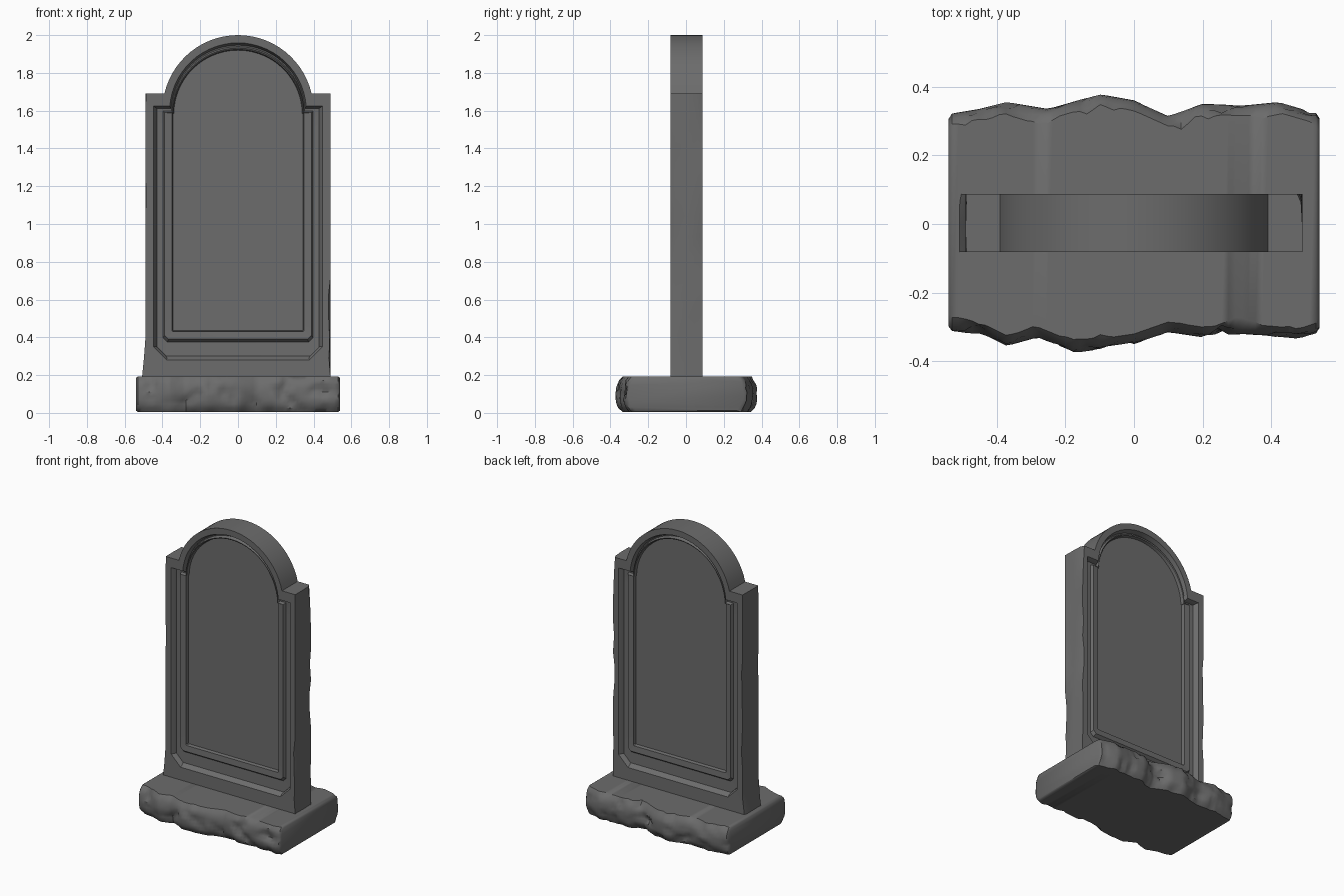
import bpy
import bmesh
from math import sin, cos, asin, pi
from mathutils import Vector, noise

if "Cube" in bpy.data.objects:
    bpy.data.objects.remove(bpy.data.objects["Cube"])

stone = bpy.data.materials.new("grey_stone")
stone.use_nodes = True
colour = (0.15, 0.15, 0.15, 1)
stone.diffuse_color = colour
bsdf = stone.node_tree.nodes["Principled BSDF"]
bsdf.inputs["Base Color"].default_value = colour
bsdf.inputs["Roughness"].default_value = 0.9


def loft(name, loops, angle):
    """Skin a series of equal-length closed loops and cap both ends."""
    bm = bmesh.new()
    rings = [[bm.verts.new(p) for p in loop] for loop in loops]
    for a, b in zip(rings, rings[1:]):
        for i in range(len(a)):
            j = (i + 1) % len(a)
            bm.faces.new((a[i], a[j], b[j], b[i]))
    bm.faces.new(rings[0])
    bm.faces.new(rings[-1])
    bmesh.ops.recalc_face_normals(bm, faces=bm.faces)
    mesh = bpy.data.meshes.new(name)
    bm.to_mesh(mesh)
    bm.free()
    mesh.materials.append(stone)
    obj = bpy.data.objects.new(name, mesh)
    bpy.context.collection.objects.link(obj)
    bpy.ops.object.select_all(action="DESELECT")
    obj.select_set(True)
    bpy.context.view_layer.objects.active = obj
    bpy.ops.object.shade_smooth_by_angle(angle=angle)
    return obj


def outline(half, bottom, shoulder, radius, centre, notch, y, chip=0.0, flare=0.0):
    """Shouldered arch outline with cut lower corners."""
    steps, arc = 14, 14
    right = [(half - notch, bottom)]
    low = bottom + notch
    right += [(half, low + (shoulder - low) * i / steps) for i in range(steps + 1)]
    start = asin((shoulder - centre) / radius)
    for i in range(arc + 1):
        a = start + (pi / 2 - start) * i / arc
        right.append((radius * cos(a), centre + radius * sin(a)))
    left = [(-x, z) for x, z in reversed(right[:-1])]
    pts = []
    for x, z in right + left:
        n = noise.noise(Vector((x * 5, y * 30, z * 6)))
        cut = chip * max(0, n) if abs(x) > 0.45 else 0
        wide = flare * max(0, 1 - (z - 0.19) / 0.18) if x < 0 else 0
        pts.append((x * (1 - cut) - wide, y + 0.003, z))
    return pts


# Headstone: half width, bottom, shoulder, arch radius, arch centre, notch, depth
mouldings = [
    (0.345, 0.435, 1.585, 0.340, 1.580, 0.004, 0.045),   # panel
    (0.350, 0.430, 1.587, 0.344, 1.580, 0.006, 0.066),   # bead inner edge
    (0.388, 0.390, 1.590, 0.348, 1.583, 0.020, 0.070),   # bead face
    (0.397, 0.375, 1.597, 0.352, 1.587, 0.022, 0.050),   # groove
    (0.430, 0.300, 1.612, 0.355, 1.592, 0.050, 0.052),   # recess floor
    (0.436, 0.292, 1.616, 0.358, 1.594, 0.060, 0.066),   # step
    (0.448, 0.280, 1.624, 0.362, 1.597, 0.070, 0.084),   # frame edge
]
rim = (0.49, 0.18, 1.69, 0.40, 1.60, 0.0)
front = [outline(*m[:6], -m[6]) for m in mouldings]
back = [outline(*m[:6], m[6]) for m in reversed(mouldings)]
sides = [
    outline(*rim, y, chip, 0.018)
    for y, chip in [(-0.085, 0.05), (-0.06, 0.02), (0, 0), (0.06, 0.02), (0.085, 0.05)]
]
loft("headstone", front + sides + back, 0.5)

# Plinth: a slab with broken, rocky front and back
front_line = [(-0.54, 0.31), (-0.43, 0.325), (-0.37, 0.355), (-0.28, 0.33), (-0.17, 0.375),
              (0, 0.35), (0.1, 0.315), (0.2, 0.33), (0.32, 0.32), (0.48, 0.335), (0.54, 0.315)]
back_line = [(-0.54, 0.32), (-0.45, 0.335), (-0.37, 0.355), (-0.25, 0.335), (-0.1, 0.378),
             (0, 0.36), (0.1, 0.315), (0.2, 0.35), (0.32, 0.345), (0.42, 0.355), (0.54, 0.32)]


def reach(line, x):
    for (x0, y0), (x1, y1) in zip(line, line[1:]):
        if x <= x1:
            return y0 + (y1 - y0) * (x - x0) / (x1 - x0)
    return line[-1][1]


def plinth_section(x, inset):
    rows = 9
    pts = []
    for sign, line in ((-1, front_line), (1, back_line)):
        side = []
        for i in range(rows + 1):
            t = i / rows
            z = 0.005 + inset * 0.6 + (0.188 - inset * 1.2) * t
            n = noise.noise(Vector((x * 10 + sign * 4, t * 2.5, sign * 3)))
            n += 0.5 * noise.noise(Vector((x * 25, t * 5, sign * 7)))
            inner = 0.03 * abs(2 * t - 1) ** 3
            y = reach(line, x) - inner - 0.035 * max(0, n) - inset
            side.append((x, sign * y, z))
        pts += side if sign < 0 else side[::-1]
    return pts


count = 54
loops = [plinth_section(-0.54, 0.012)]
loops += [plinth_section(-0.53 + 1.06 * i / count, 0) for i in range(count + 1)]
loops.append(plinth_section(0.54, 0.012))
loft("plinth", loops, 0.7)
